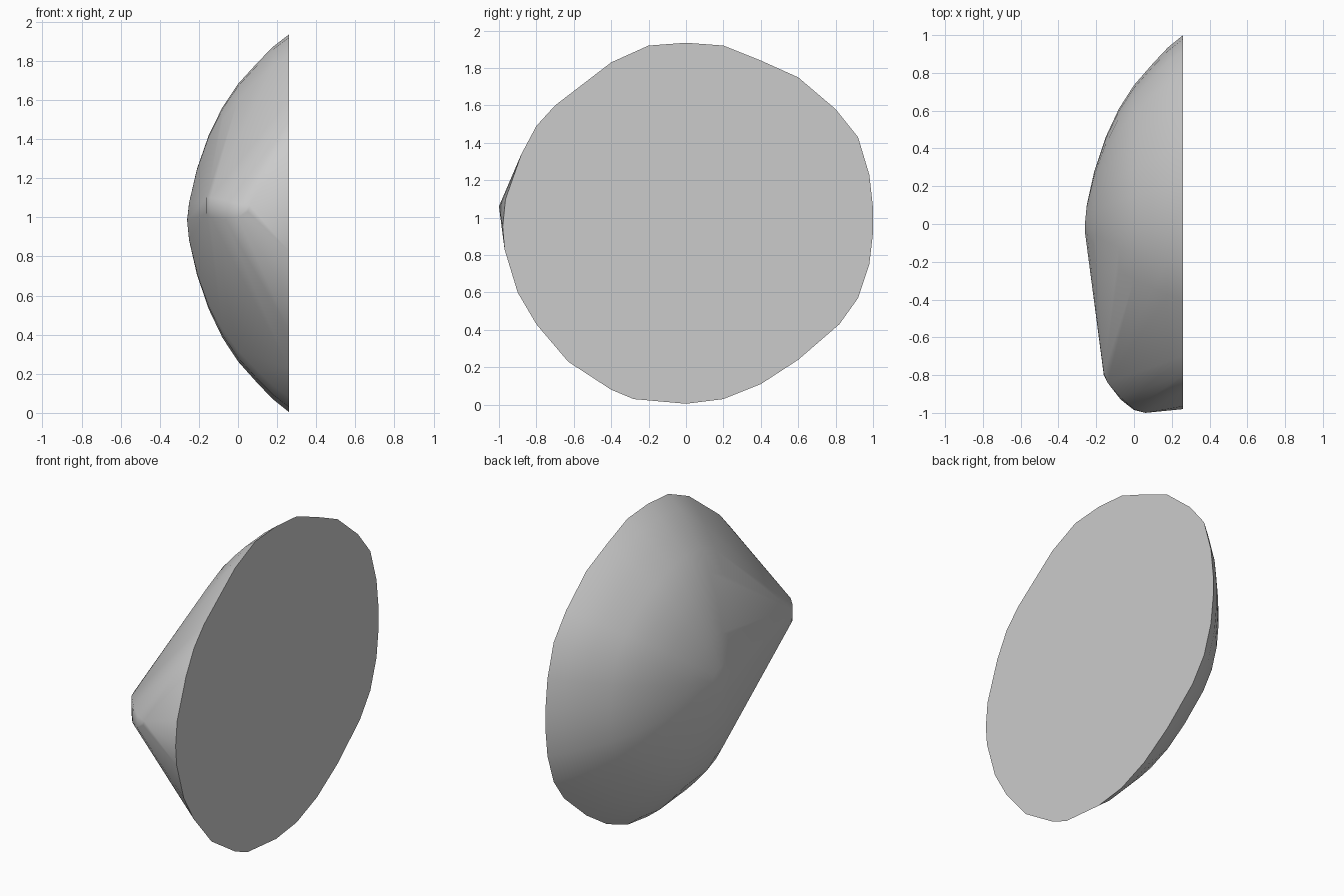
import bpy, bmesh
from math import radians

if "Cube" in bpy.data.objects:
    bpy.data.objects.remove(bpy.data.objects["Cube"], do_unlink=True)

grey = bpy.data.materials.new("stone grey")
grey.use_nodes = True
colour = (0.6, 0.6, 0.6, 1)
grey.diffuse_color = colour
grey.node_tree.nodes["Principled BSDF"].inputs["Base Color"].default_value = colour

# Outline of the flat side, as (y, z)
outline = [(0, 1.935), (.2, 1.92), (.4, 1.84), (.6, 1.75), (.8, 1.58), (.92, 1.43),
           (.98, 1.23), (1, 1.05), (1, .92), (.98, .75), (.92, .57), (.82, .43),
           (.6, .24), (.4, .11), (.2, .03), (0, .005), (-.28, .03), (-.4, .08),
           (-.63, .23), (-.8, .43), (-.9, .6), (-.97, .83), (-.98, .95),
           (-.965, 1.1), (-.88, 1.34), (-.8, 1.49), (-.7, 1.6), (-.4, 1.83), (-.2, 1.92)]

# Dome rings: height along x and size relative to the outline
rings = [(.18, .935), (.1, .85), (0, .735), (-.08, .61), (-.15, .46),
         (-.21, .28), (-.25, .1)]

# Blunt nose, as (x, y, z)
nose = [(-.16, -.79, 1.1), (-.16, -.8, 1.02), (-.14, -.84, 1.0), (-.14, -.84, 1.1),
        (-.07, -.93, .99), (-.07, -.92, 1.09), (0, -.985, 1.0), (.0, -.98, 1.07),
        (.06, -1, 1.06), (.05, -.995, 1.03)]

bm = bmesh.new()
for y, z in outline:
    bm.verts.new((.26, y, z))
for x, size in rings:
    for y, z in outline:
        if y > -.45:
            bm.verts.new((x, y * size, .98 + (z - .98) * size))
for point in nose + [(-.26, 0, .99), (-.26, -.04, .98)]:
    bm.verts.new(point)

# Wrap everything in one convex skin and merge the flat side
hull = bmesh.ops.convex_hull(bm, input=bm.verts)
loose = {v for v in hull["geom_interior"] + hull["geom_unused"]
         if isinstance(v, bmesh.types.BMVert)}
bmesh.ops.delete(bm, geom=list(loose), context='VERTS')
bmesh.ops.dissolve_limit(bm, angle_limit=radians(.5), verts=bm.verts, edges=bm.edges)
bmesh.ops.recalc_face_normals(bm, faces=bm.faces)

mesh = bpy.data.meshes.new("domed_shell")
bm.to_mesh(mesh)
bm.free()
mesh.materials.append(grey)
shell = bpy.data.objects.new("domed_shell", mesh)
bpy.context.collection.objects.link(shell)
bpy.context.view_layer.objects.active = shell
shell.select_set(True)
bpy.ops.object.shade_smooth_by_angle(angle=radians(35))
